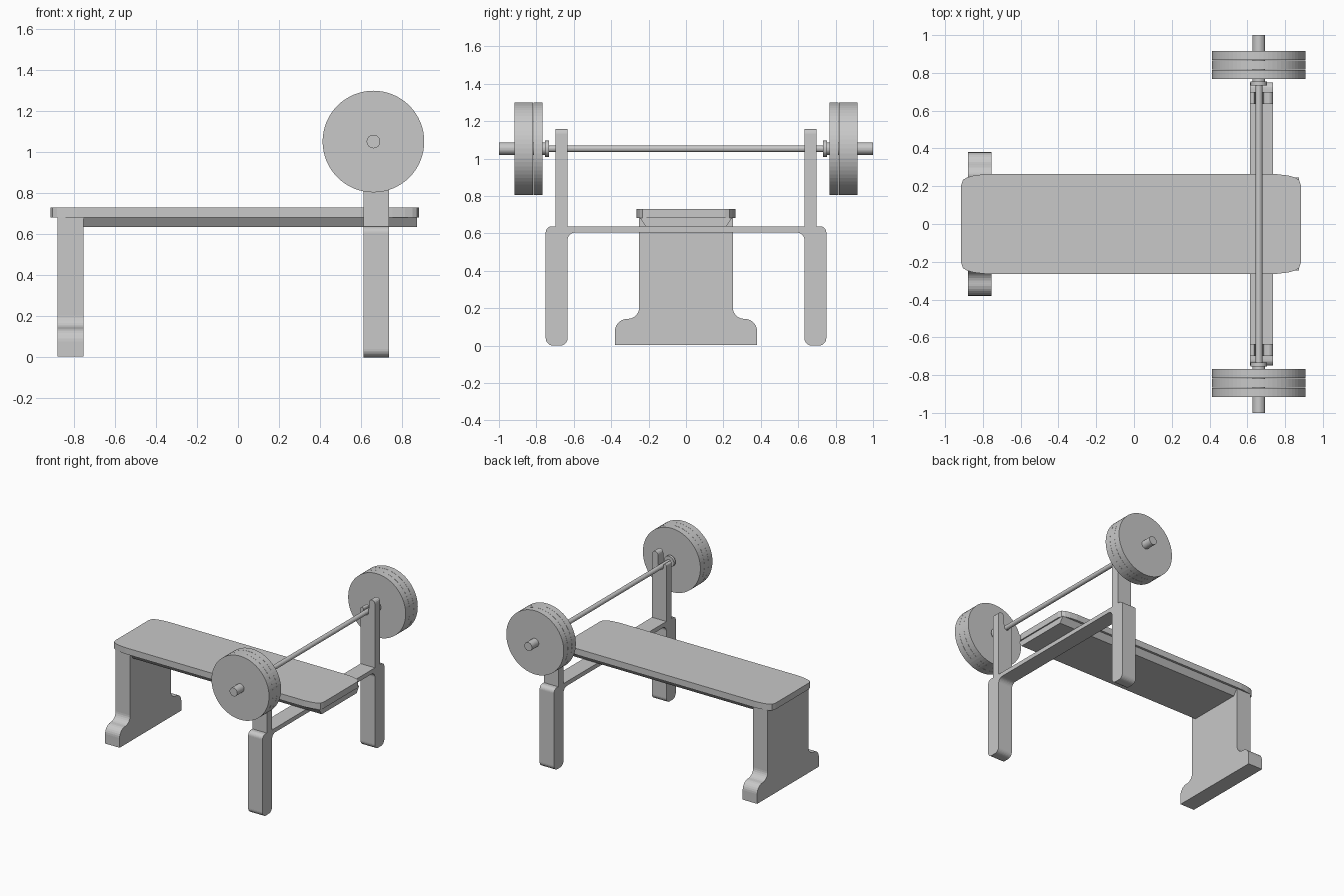
import bpy, bmesh, math
from mathutils import Vector

if "Cube" in bpy.data.objects:
    bpy.data.objects.remove(bpy.data.objects["Cube"])

grey = bpy.data.materials.new("plain grey")
grey.diffuse_color = (0.58, 0.58, 0.58, 1)
grey.use_nodes = True
grey.node_tree.nodes["Principled BSDF"].inputs["Base Color"].default_value = grey.diffuse_color


def finish(name, bm):
    bmesh.ops.recalc_face_normals(bm, faces=bm.faces)
    me = bpy.data.meshes.new(name)
    bm.to_mesh(me)
    bm.free()
    me.materials.append(grey)
    ob = bpy.data.objects.new(name, me)
    bpy.context.collection.objects.link(ob)
    return ob


def prism(name, pts, axis, lo, hi):
    """Extrude a 2D outline along an axis (0 = x, 1 = y, 2 = z)."""
    def put(p, t):
        v = list(p)
        v.insert(axis, t)
        return v
    bm = bmesh.new()
    face = bm.faces.new([bm.verts.new(put(p, lo)) for p in pts])
    ext = bmesh.ops.extrude_face_region(bm, geom=[face])
    vec = [0, 0, 0]
    vec[axis] = hi - lo
    bmesh.ops.translate(bm, vec=vec, verts=[
        v for v in ext["geom"] if isinstance(v, bmesh.types.BMVert)])
    return finish(name, bm)


def arc(cx, cy, r, a0, a1, n=7):
    return [(cx + r * math.cos(math.radians(a0 + (a1 - a0) * i / n)),
             cy + r * math.sin(math.radians(a0 + (a1 - a0) * i / n)))
            for i in range(n + 1)]


def both(half):
    """Mirror a half outline across its first coordinate."""
    return half + [(-a, b) for a, b in reversed(half)]


def lathe(name, profile, sides=48):
    """Spin (radius, y) points round the bar axis."""
    bm = bmesh.new()
    rings = []
    for r, y in profile:
        rings.append([bm.verts.new((BAR_X + r * math.cos(k * math.tau / sides), y,
                                    BAR_Z + r * math.sin(k * math.tau / sides)))
                      for k in range(sides)])
    for a, b in zip(rings, rings[1:]):
        for k in range(sides):
            j = (k + 1) % sides
            bm.faces.new((a[k], a[j], b[j], b[k]))
    bm.faces.new(rings[0])
    bm.faces.new(rings[-1])
    return finish(name, bm)


BAR_X, BAR_Z = 0.661, 1.053

# Seat pad with softened corners
corner = [(0.77, 0.264), (0.83, 0.257), (0.868, 0.247), (0.89, 0.233), (0.899, 0.205)]
quarter = both([(y, x) for x, y in corner])          # right end, as (y, x)
outline = [(x, y) for y, x in quarter]
outline += [(-x, -y) for x, y in outline]
prism("seat_pad", [(x - 0.016, y) for x, y in outline], 2, 0.682, 0.731)

# Tapered board under the seat
prism("seat_board", both([(0.215, 0.637), (0.246, 0.682)]), 0, -0.80, 0.873)

# Foot end leg with flared base
leg = [(0.25, 0.682)] + arc(0.312, 0.205, 0.062, 180, 270) \
    + arc(0.315, 0.078, 0.065, 90, 0) + [(0.38, 0.003)]
prism("foot_leg", both(leg), 0, -0.88, -0.755)

# Rack: two rounded legs joined by a cross bar
rack = [(0.0, 0.605)] + arc(0.593, 0.565, 0.04, 90, 0) \
    + arc(0.673, 0.04, 0.04, 180, 270) + arc(0.71, 0.04, 0.04, 270, 360) \
    + arc(0.718, 0.606, 0.032, 0, 90) + [(0.0, 0.638)]
rack += [(-y, z) for y, z in reversed(rack[1:-1])]
prism("rack_frame", rack, 0, 0.613, 0.737)

# Uprights with a bar notch: short front lip, tall back prong
post = [(0.613, 0.637), (0.737, 0.637), (0.737, 1.132)] \
    + arc(0.711, 1.134, 0.026, 0, 180) \
    + arc(BAR_X, BAR_Z, 0.022, 0, -180) \
    + arc(0.626, 1.068, 0.013, 0, 180)
# Bar with collars, sleeves and three plates each side
lathe("bar", [(0.018, -0.75), (0.018, 0.75)], 24)
for s, side in ((-1, "left"), (1, "right")):
    prism(side + "_upright", post, 1, s * 0.634, s * 0.698)
    lathe(side + "_sleeve", [(r, s * y) for r, y in (
        (0.043, 0.733), (0.043, 0.755), (0.033, 0.755), (0.033, 1.0))], 32)
    for i in range(3):
        y = 0.767 + 0.05 * i
        lathe(f"{side}_plate_{i + 1}", [(0.248, s * y), (0.248, s * (y + 0.049))], 64)
